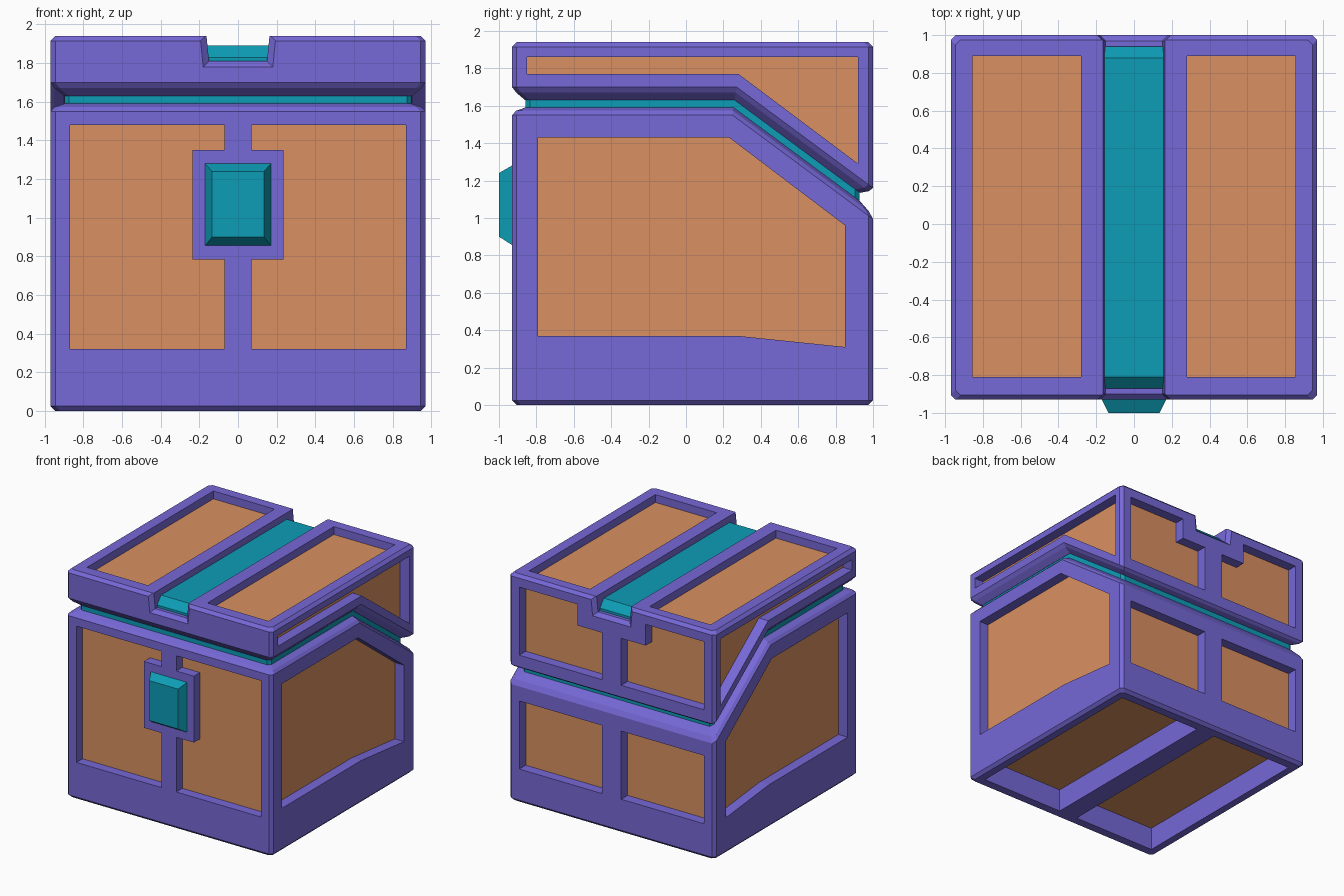
import bpy, bmesh

if "Cube" in bpy.data.objects:
    bpy.data.objects.remove(bpy.data.objects["Cube"])

def material(name, rgb):
    m = bpy.data.materials.new(name)
    m.diffuse_color = (*rgb, 1)
    m.use_nodes = True
    m.node_tree.nodes["Principled BSDF"].inputs["Base Color"].default_value = m.diffuse_color
    return m

PURPLE = material("purple", (0.18, 0.14, 0.68))
ORANGE = material("orange", (0.70, 0.28, 0.12))
TEAL = material("teal", (0.004, 0.34, 0.47))

AXES = {"x": lambda c, u, v: (c, u, v),
        "y": lambda c, u, v: (u, c, v),
        "z": lambda c, u, v: (u, v, c)}

def loft(bm, rings, cap):
    """Skin a stack of equal rings; cap lists the faces that close each end."""
    vs = [[bm.verts.new(p) for p in r] for r in rings]
    n = len(vs[0])
    for a, b in zip(vs, vs[1:]):
        for i in range(n):
            j = (i + 1) % n
            bm.faces.new((a[i], a[j], b[j], b[i]))
    for ends in (vs[0], vs[-1]):
        for idx in cap:
            bm.faces.new([ends[i] for i in idx])

def prism(bm, poly, axis, c0, c1):
    f = AXES[axis]
    loft(bm, [[f(c, u, v) for u, v in poly] for c in (c0, c1)], [range(len(poly))])

def make(name, bm, mat):
    bmesh.ops.recalc_face_normals(bm, faces=bm.faces)
    me = bpy.data.meshes.new(name)
    bm.to_mesh(me)
    bm.free()
    me.materials.append(mat)
    ob = bpy.data.objects.new(name, me)
    bpy.context.collection.objects.link(ob)
    return ob

def rect(u0, u1, v0, v1):
    return [(u0, v0), (u1, v0), (u1, v1), (u0, v1)]

# Box outline with chamfered corners; "bent" rings drop towards the back like the seam
def ring(z, inset=0.0, bent=True, c=0.025):
    kink = 0.23 + (z - 1.43) * 0.15
    x, yf, yb = 0.97 - inset, -0.93 + inset, 1.0 - inset
    half = [(x - c, yf), (x, yf + c), (x, kink), (x, yb - c), (x - c, yb)]
    pts = half + [(-px, py) for px, py in reversed(half)]
    return [(px, py, z - (0.74 * max(0, py - kink) if bent else 0)) for px, py in pts]

CAP = [(0, 1, 2, 7, 8, 9), (2, 3, 4, 5, 6, 7)]

def shell(name, rings, mat):
    bm = bmesh.new()
    loft(bm, rings, CAP)
    return make(name, bm, mat)

def cut(ob, cutter):
    mod = ob.modifiers.new("recesses", "BOOLEAN")
    mod.operation, mod.solver, mod.object = "DIFFERENCE", "EXACT", cutter
    bpy.context.view_layer.update()
    dg = bpy.context.evaluated_depsgraph_get()
    me = bpy.data.meshes.new_from_object(ob.evaluated_get(dg))
    ob.modifiers.clear()
    ob.data = me
    bpy.data.objects.remove(cutter)

def panels(name, ob, specs, extra=None):
    """Sink mirrored recesses into ob and lay an inlay on each recess floor."""
    cutter, inlay = bmesh.new(), bmesh.new()
    for poly, axis, surf, out, depth in specs:
        for side in (1, -1):
            p, s, o = poly, surf, out
            if axis == "x":
                s, o = surf * side, out * side
            else:
                p = [(u * side, v) for u, v in poly]
            prism(cutter, p, axis, s - o * depth, s + o * 0.1)
            prism(inlay, p, axis, s - o * (depth + 0.005), s - o * (depth - 0.003))
    if extra:
        extra(cutter)
    cut(ob, make("cutter", cutter, PURPLE))
    make(name, inlay, ORANGE)

# Lower body
body = shell("lower_body", [ring(0, 0.025, False), ring(0.025, 0, False), ring(1.55),
                            ring(1.573, 0.022), ring(1.59, 0.07)], PURPLE)
front = [(0.07, 0.32), (0.87, 0.32), (0.87, 1.48), (0.07, 1.48),
         (0.07, 1.35), (0.235, 1.35), (0.235, 0.785), (0.07, 0.785)]
side = [(-0.79, 0.37), (0.27, 0.37), (0.85, 0.31), (0.85, 0.96), (0.23, 1.43), (-0.79, 1.43)]
panels("body_panels", body, [
    (front, "y", -0.93, -1, 0.085),
    (side, "x", 0.97, 1, 0.09),
    (rect(0.09, 0.87, 0.29, 0.87), "y", 1.0, 1, 0.09),
    (rect(0.09, 0.88, -0.83, 0.90), "z", 0, -1, 0.2)])

# Seam strip between body and lid
shell("seam_strip", [ring(1.57, 0.072), ring(1.66, 0.072)], TEAL)

# Lid, with an open channel flared at both ends
lid = shell("lid", [ring(1.63, 0.07), ring(1.67, 0.022), ring(1.70),
                    ring(1.915, 0, False), ring(1.94, 0.025, False)], PURPLE)

def channel(bm):
    ends = [(-0.96, 0.21, 1.75), (-0.90, 0.15, 1.81), (0.97, 0.15, 1.81), (1.03, 0.21, 1.75)]
    loft(bm, [[(-w, y, z), (w, y, z), (w + 0.03, y, z + 0.3), (-w - 0.03, y, z + 0.3)]
              for y, w, z in ends], [range(4)])

lid_side = [(-0.85, 1.77), (0.28, 1.77), (0.92, 1.29), (0.92, 1.86), (-0.85, 1.86)]
lid_back = [(0.09, 1.26), (0.87, 1.26), (0.87, 1.84), (0.32, 1.84), (0.32, 1.66), (0.09, 1.66)]
panels("lid_panels", lid, [
    (lid_side, "x", 0.97, 1, 0.09),
    (lid_back, "y", 1.0, 1, 0.09),
    (rect(0.28, 0.855, -0.81, 0.89), "z", 1.94, 1, 0.07)], channel)

# Bar lying in the lid channel
bm = bmesh.new()
prism(bm, [(-0.87, 1.79), (-0.87, 1.83), (-0.81, 1.89), (0.88, 1.89), (0.94, 1.83), (0.94, 1.79)],
      "x", -0.157, 0.157)
make("channel_bar", bm, TEAL)

# Front latch, a tapered block
bm = bmesh.new()
loft(bm, [[(u, y, v) for u, v in r] for y, r in (
    (-0.90, rect(-0.17, 0.17, 0.855, 1.28)),
    (-0.93, rect(-0.17, 0.17, 0.855, 1.28)),
    (-1.0, rect(-0.135, 0.135, 0.9, 1.24)))], [range(4)])
make("latch", bm, TEAL)
